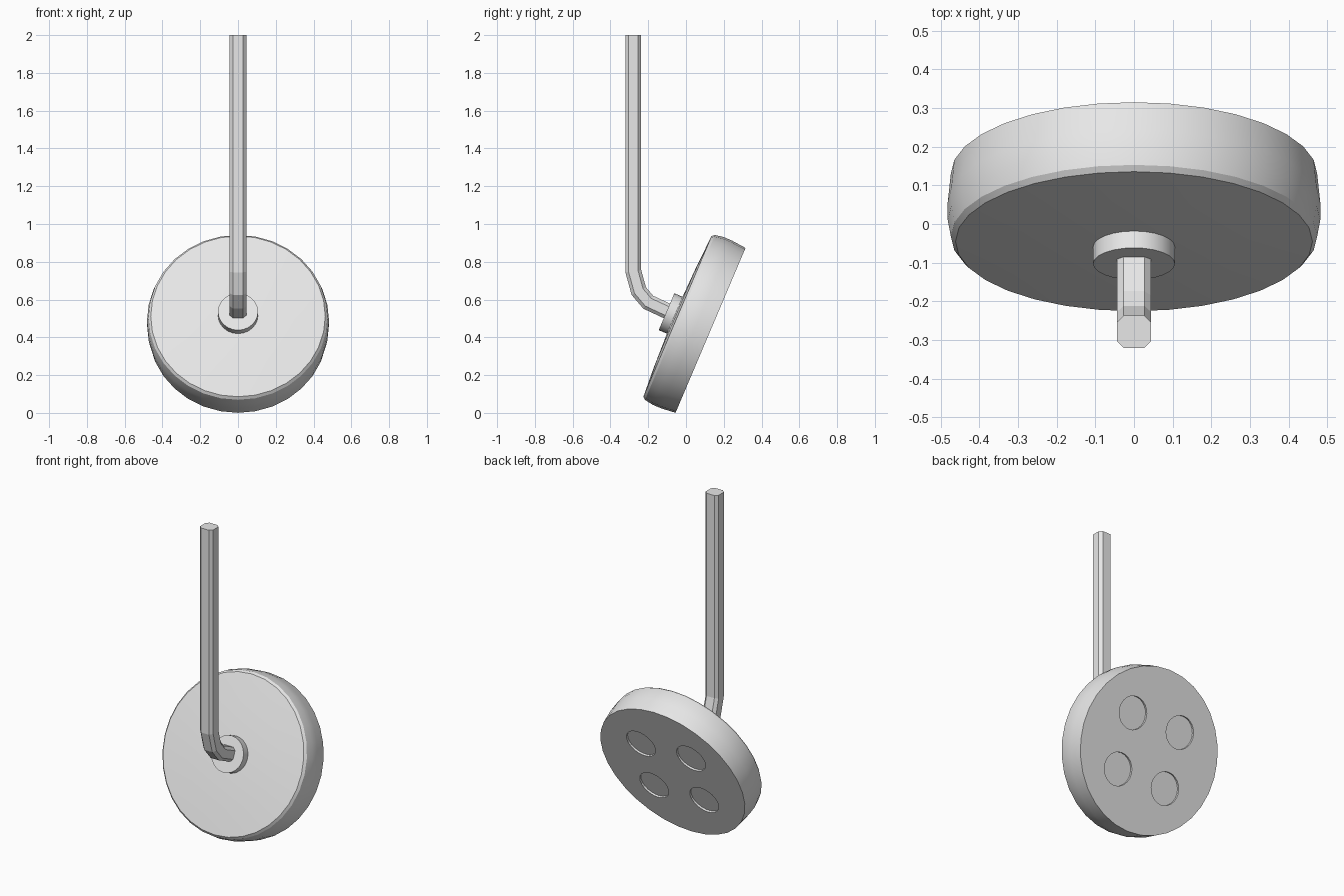
import bpy, bmesh, math
from mathutils import Vector, Matrix

cube = bpy.data.objects.get("Cube")
if cube:
    bpy.data.objects.remove(cube, do_unlink=True)

grey = bpy.data.materials.new("light_grey")
grey.use_nodes = True
colour = (0.8, 0.8, 0.8, 1)
grey.diffuse_color = colour
grey.node_tree.nodes["Principled BSDF"].inputs["Base Color"].default_value = colour

# Tilted frame: local z runs from the front face to the back face of the disc
TILT = math.radians(23)
FRAME = Matrix.Translation((0, -0.045, 0.511)) @ Matrix.Rotation(-math.pi / 2 - TILT, 4, 'X')


def make_object(name, bm, matrix=Matrix(), smooth=True, sharp=30):
    bmesh.ops.recalc_face_normals(bm, faces=bm.faces)
    mesh = bpy.data.meshes.new(name)
    bm.to_mesh(mesh)
    bm.free()
    mesh.materials.append(grey)
    obj = bpy.data.objects.new(name, mesh)
    obj.matrix_world = matrix
    bpy.context.collection.objects.link(obj)
    if smooth:
        bpy.ops.object.select_all(action='DESELECT')
        obj.select_set(True)
        bpy.context.view_layer.objects.active = obj
        bpy.ops.object.shade_smooth_by_angle(angle=math.radians(sharp))
    return obj


def bridge(bm, rings):
    for a, b in zip(rings, rings[1:]):
        n = len(a)
        for i in range(n):
            j = (i + 1) % n
            bm.faces.new((a[i], a[j], b[j], b[i]))
    bm.faces.new(rings[0])
    bm.faces.new(rings[-1])


def lathe(name, profile, sides, centre=(0, 0), smooth=True):
    """Turn (radius, depth) points about the disc's own axis."""
    bm = bmesh.new()
    turn = [math.tau * i / sides for i in range(sides)]
    rings = [[bm.verts.new((centre[0] + r * math.cos(a), centre[1] + r * math.sin(a), t))
              for a in turn] for r, t in profile]
    bridge(bm, rings)
    return make_object(name, bm, FRAME, smooth)


# Thick disc with a slightly domed front, small bevel and bulging rim
disc = lathe("disc", [(0.1, -0.016), (0.3, -0.01), (0.462, 0), (0.474, 0.014),
                      (0.482, 0.06), (0.482, 0.11), (0.474, 0.19)], 32)

# Four shallow round recesses in the back face
for x in (-0.17, 0.17):
    for y in (-0.165, 0.165):
        cutter = lathe("recess_cutter", [(0.095, 0.178), (0.095, 0.25)], 24, (x, y), False)
        cutter.hide_render = True
        cutter.hide_set(True)
        cutter.display_type = 'WIRE'
        cut = disc.modifiers.new("recess", 'BOOLEAN')
        cut.operation = 'DIFFERENCE'
        cut.solver = 'EXACT'
        cut.object = cutter

# Apply the cuts and remove the cutters
graph = bpy.context.evaluated_depsgraph_get()
disc_mesh = bpy.data.meshes.new_from_object(disc.evaluated_get(graph))
cutters = [m.object for m in disc.modifiers]
disc.modifiers.clear()
disc.data = disc_mesh
for cutter in cutters:
    bpy.data.objects.remove(cutter, do_unlink=True)

# Round hub on the front face
lathe("hub", [(0.106, -0.063), (0.106, 0.02)], 24)

# Bent rod: a chamfered square section swept along a path in the y-z plane
path = [Vector((0, y, z)) for y, z in
        ((-0.279, 2.0), (-0.279, 0.75), (-0.25, 0.645), (-0.2, 0.586), (-0.08, 0.53))]
section = [(0.044, -0.025), (0.044, 0.025), (0.027, 0.042), (-0.027, 0.042),
           (-0.044, 0.025), (-0.044, -0.025), (-0.027, -0.042), (0.027, -0.042)]
side = Vector((1, 0, 0))
bm = bmesh.new()
rings = []
for i, p in enumerate(path):
    before = (p - path[max(i - 1, 0)]).normalized()
    after = (path[min(i + 1, len(path) - 1)] - p).normalized()
    along = (before + after).normalized()
    # Widen the joint so the rod keeps its thickness through each bend
    stretch = 1 / max(along.dot(after if after.length else before), 0.5)
    across = along.cross(side) * stretch
    rings.append([bm.verts.new(p + side * u + across * v) for u, v in section])
bridge(bm, rings)
make_object("bent_rod", bm, smooth=False)
